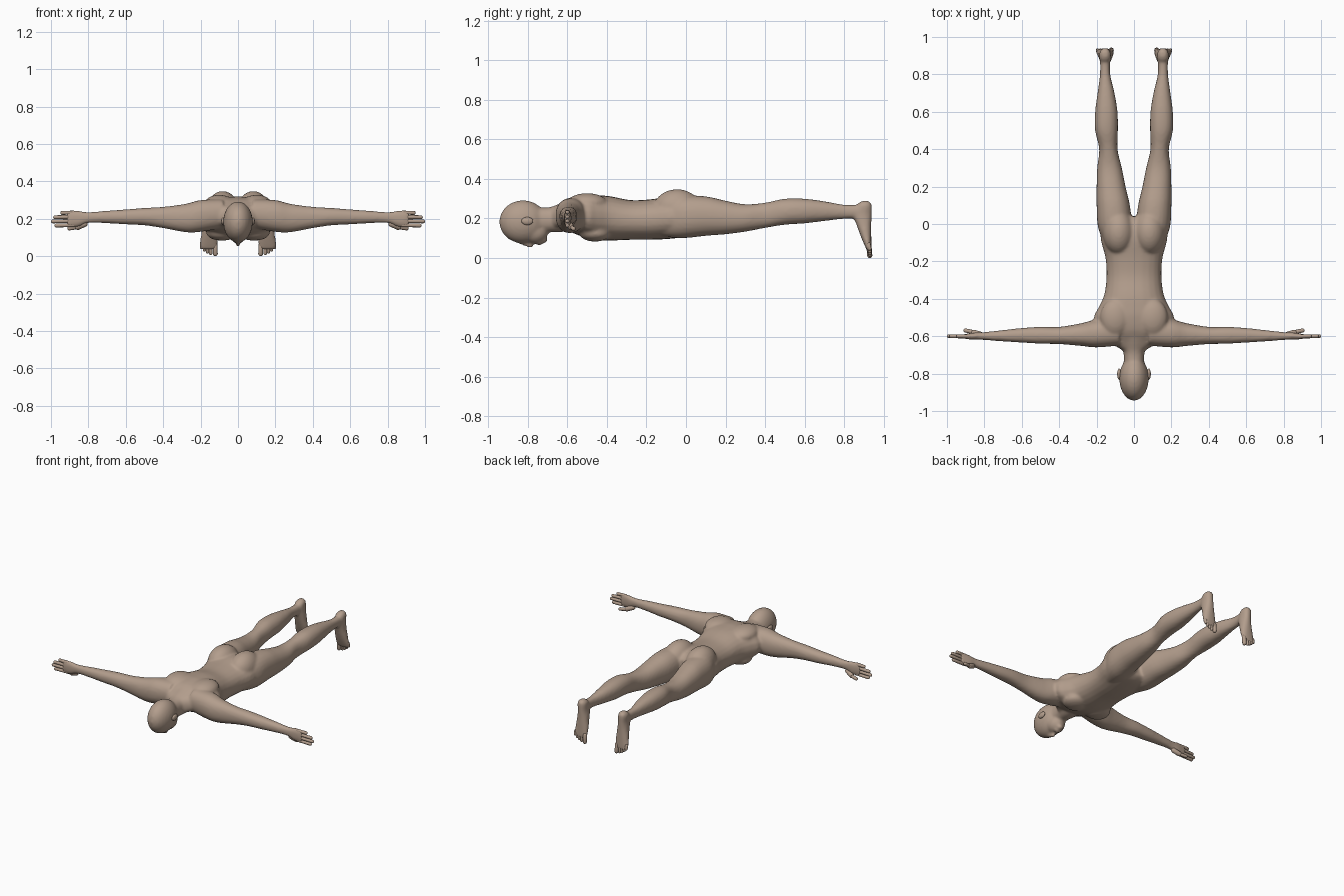
import bpy, bmesh, math
from mathutils import Vector, Matrix

cube = bpy.data.objects.get("Cube")
if cube:
    bpy.data.objects.remove(cube, do_unlink=True)

SKIN = (0.45, 0.34, 0.265, 1)
skin = bpy.data.materials.new("skin")
skin.use_nodes = True
skin.diffuse_color = SKIN
skin.node_tree.nodes["Principled BSDF"].inputs["Base Color"].default_value = SKIN


def smooth_path(stations, steps=4):
    """Catmull-Rom interpolation through the station tuples."""
    rows = [Vector(s) for s in stations]
    rows = [rows[0]] + rows + [rows[-1]]
    result = []
    for a, b, c, d in zip(rows, rows[1:], rows[2:], rows[3:]):
        for i in range(steps):
            t = i / steps
            result.append(b + (c - a) * t / 2
                          + (a * 2 - b * 5 + c * 4 - d) * t * t / 2
                          + (b * 3 - a - c * 3 + d) * t ** 3 / 2)
    return result + [rows[-1]]


def loft(bm, axis, stations, sides=24):
    """Oval rings along an axis; station = (position, low, high, low, high)."""
    others = [i for i in range(3) if i != axis]
    rings = []
    for pos, lo_a, hi_a, lo_b, hi_b in smooth_path(stations):
        ring = []
        for k in range(sides):
            angle = math.tau * k / sides
            co = Vector()
            co[axis] = pos
            for i, lo, hi, wave in ((others[0], lo_a, hi_a, math.cos(angle)),
                                    (others[1], lo_b, hi_b, math.sin(angle))):
                rounded = math.copysign(abs(wave) ** 0.9, wave)
                co[i] = (lo + hi) / 2 + (hi - lo) / 2 * rounded
            ring.append(bm.verts.new(co))
        rings.append(ring)
    faces = [bm.faces.new(rings[0]), bm.faces.new(rings[-1])]
    for r, s in zip(rings, rings[1:]):
        for k in range(sides):
            n = (k + 1) % sides
            faces.append(bm.faces.new((r[k], r[n], s[n], s[k])))
    bmesh.ops.recalc_face_normals(bm, faces=faces)


def ellipsoid(bm, center, radii):
    matrix = Matrix.Translation(center) @ Matrix.Diagonal((*radii, 1))
    bmesh.ops.create_uvsphere(bm, u_segments=24, v_segments=16, radius=1, matrix=matrix)


def capsule(bm, start, end, radius):
    """Round-ended rod reaching from start to the tip at end."""
    start, end = Vector(start), Vector(end)
    direction = end - start
    made = bmesh.ops.create_uvsphere(bm, u_segments=12, v_segments=9, radius=radius)
    turn = direction.to_track_quat('Z', 'Y')
    for v in made["verts"]:
        if v.co.z > 0:
            v.co.z += direction.length - radius
        v.co = turn @ v.co + start


def mirror_all(bm):
    copy = bmesh.ops.duplicate(bm, geom=bm.verts[:] + bm.edges[:] + bm.faces[:])["geom"]
    for item in copy:
        if isinstance(item, bmesh.types.BMVert):
            item.co.x *= -1
    bmesh.ops.reverse_faces(bm, faces=[f for f in copy if isinstance(f, bmesh.types.BMFace)])


def finish(bm, name):
    mesh = bpy.data.meshes.new(name)
    bm.to_mesh(mesh)
    bm.free()
    mesh.materials.append(skin)
    mesh.shade_smooth()
    obj = bpy.data.objects.new(name, mesh)
    bpy.context.collection.objects.link(obj)
    return obj


body = bmesh.new()

# Leg, hip to ankle
loft(body, 1, [
    (-.12, .03, .15, .11, .29), (-.02, .01, .192, .1, .315),
    (.1, .022, .2, .112, .312), (.2, .045, .2, .12, .29),
    (.3, .065, .197, .133, .272), (.4, .088, .186, .152, .28),
    (.5, .086, .208, .168, .3), (.6, .088, .208, .175, .3),
    (.7, .104, .195, .187, .287), (.8, .127, .182, .198, .27),
    (.88, .127, .182, .2, .27)])

# Buttock
ellipsoid(body, (.082, -.045, .25), (.085, .12, .098))

# Foot, heel to ball
loft(body, 2, [
    (.289, .14, .168, .89, .925), (.27, .125, .185, .865, .94),
    (.22, .122, .185, .845, .94), (.17, .115, .19, .862, .938),
    (.1, .108, .2, .888, .938), (.05, .108, .205, .91, .938),
    (.035, .112, .195, .918, .936)])

# Arm, shoulder to palm
loft(body, 0, [
    (.08, -.65, -.5, .15, .305), (.2, -.66, -.51, .13, .3),
    (.28, -.652, -.53, .128, .28), (.4, -.642, -.55, .15, .264),
    (.5, -.64, -.55, .165, .258), (.6, -.634, -.556, .17, .25),
    (.7, -.628, -.567, .176, .243), (.8, -.62, -.578, .177, .236),
    (.85, -.618, -.58, .158, .243), (.89, -.616, -.586, .155, .245),
    (.915, -.612, -.59, .158, .242)])

# Chest muscle and shoulder blade
ellipsoid(body, (.085, -.46, .125), (.085, .08, .042))
ellipsoid(body, (.1, -.5, .28), (.08, .1, .048))
mirror_all(body)

# Torso, neck base to groin
loft(body, 1, [(y, -w, w, lo, hi) for y, w, lo, hi in (
    (-.68, .055, .14, .255), (-.63, .13, .15, .275), (-.57, .195, .125, .305),
    (-.5, .215, .1, .318), (-.45, .192, .09, .318), (-.38, .16, .088, .312),
    (-.28, .147, .092, .293), (-.18, .153, .092, .297), (-.08, .178, .097, .31),
    (0, .17, .108, .3), (.04, .09, .13, .27))])

# Neck, skull, jaw, chin and nose
loft(body, 1, [(y, -w, w, lo, hi) for y, w, lo, hi in (
    (-.8, .055, .12, .26), (-.7, .055, .13, .256), (-.64, .068, .13, .275),
    (-.58, .09, .14, .3))])
ellipsoid(body, (0, -.825, .183), (.079, .12, .109))
ellipsoid(body, (0, -.765, .132), (.057, .068, .06))
ellipsoid(body, (0, -.72, .092), (.024, .02, .018))
ellipsoid(body, (0, -.742, .075), (.024, .014, .012))
capsule(body, (0, -.845, .085), (0, -.775, .056), .012)

body_obj = finish(body, "body")
remesh = body_obj.modifiers.new("blend", 'REMESH')
remesh.mode = 'VOXEL'
remesh.voxel_size = .008
remesh.use_smooth_shade = True
relax = body_obj.modifiers.new("relax", 'SMOOTH')
relax.factor = .5
relax.iterations = 8

# Fingers and thumbs
fingers = bmesh.new()
for height, tip in ((.166, .982), (.188, 1), (.21, .988), (.233, .95)):
    capsule(fingers, (.88, -.601, height), (tip, -.6, height - .002), .0105)
capsule(fingers, (.82, -.592, .172), (.87, -.577, .15), .016)
capsule(fingers, (.85, -.58, .156), (.912, -.567, .147), .011)
mirror_all(fingers)
finish(fingers, "fingers")

# Toes
toes = bmesh.new()
capsule(toes, (.122, .926, .06), (.121, .931, 0), .0135)
for x, tip in ((.146, .006), (.163, .014), (.179, .025), (.194, .038)):
    capsule(toes, (x, .925, .07), (x, .931, tip), .0095)
mirror_all(toes)
finish(toes, "toes")

# Ears
ears = bmesh.new()
ellipsoid(ears, (.079, -.803, .187), (.011, .03, .02))
mirror_all(ears)
finish(ears, "ears")
